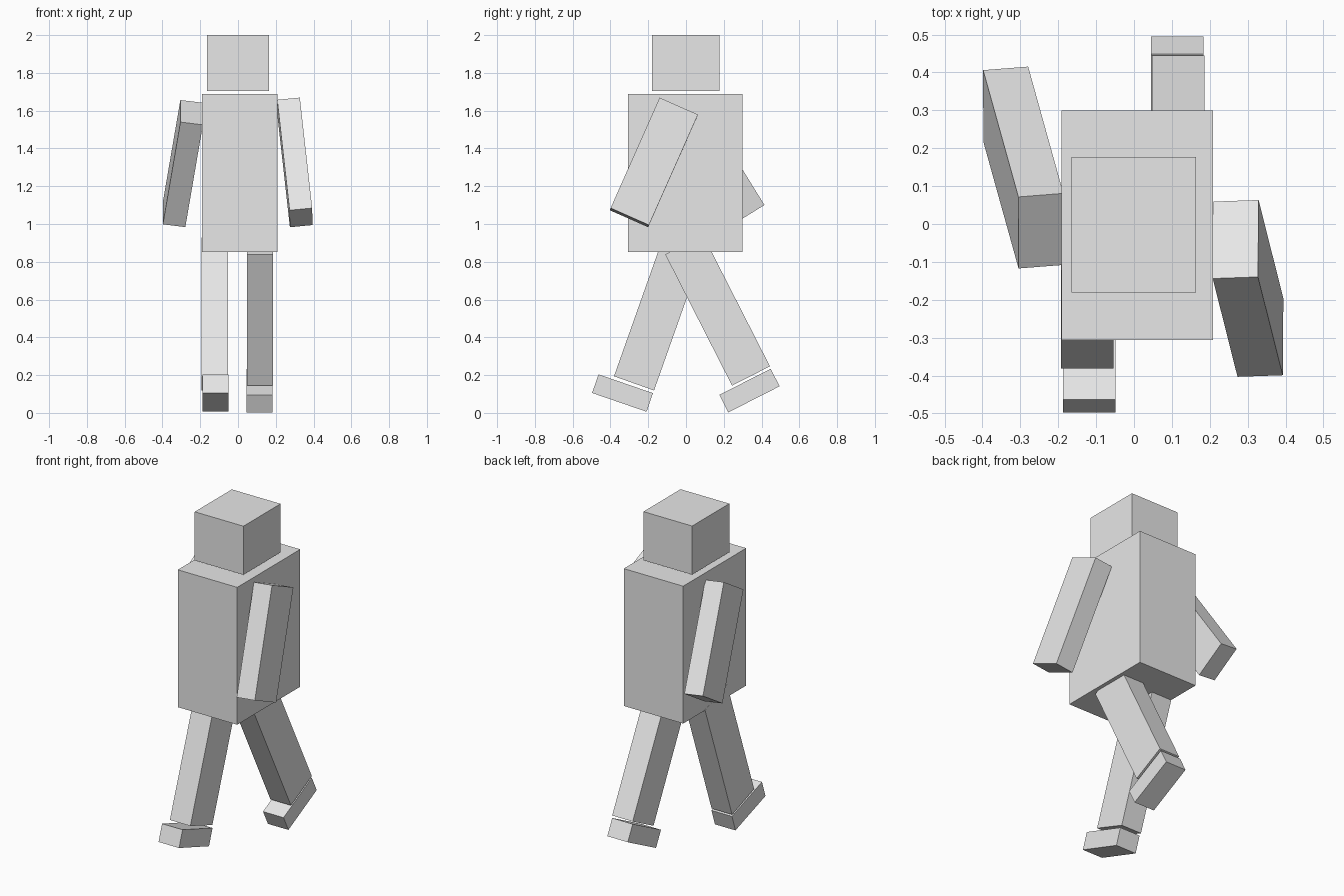
import bpy
from math import radians

cube = bpy.data.objects.get("Cube")
if cube:
    bpy.data.objects.remove(cube, do_unlink=True)

grey = bpy.data.materials.new("light_grey")
grey.use_nodes = True
grey.diffuse_color = (0.8, 0.8, 0.8, 1)
grey.node_tree.nodes["Principled BSDF"].inputs["Base Color"].default_value = (0.8, 0.8, 0.8, 1)


def box(name, centre, size, angles=(0, 0, 0)):
    """Add a flat-faced box with given full size and tilt in degrees."""
    bpy.ops.mesh.primitive_cube_add(size=1, location=centre,
                                    rotation=[radians(a) for a in angles])
    obj = bpy.context.object
    obj.name = name
    obj.scale = size
    bpy.ops.object.transform_apply(location=False, rotation=False, scale=True)
    obj.data.materials.append(grey)
    return obj


# Torso and floating head
box("torso", (0.009, -0.003, 1.27), (0.4, 0.606, 0.836))
box("head", (-0.001, -0.002, 1.852), (0.328, 0.357, 0.296))

# Arms swing opposite to the legs
arm = (0.12, 0.222, 0.643)
box("left_arm", (0.301, -0.17, 1.326), arm, (-24, -5.5, 2))
box("right_arm", (-0.292, 0.149, 1.32), arm, (32, 7, 4.5))

# Striding legs, tops tucked into the torso
leg = (0.138, 0.225, 0.78)
box("left_leg", (0.117, 0.167, 0.543), leg, (27, 0, 0))
box("right_leg", (-0.123, -0.145, 0.524), leg, (-19.5, 0, 0))

# Feet, each tilted with its leg
foot = (0.138, 0.305, 0.104)
box("left_foot", (0.114, 0.336, 0.118), foot, (27, 0, 0))
box("right_foot", (-0.118, -0.336, 0.105), foot, (-19, 0, 0))
